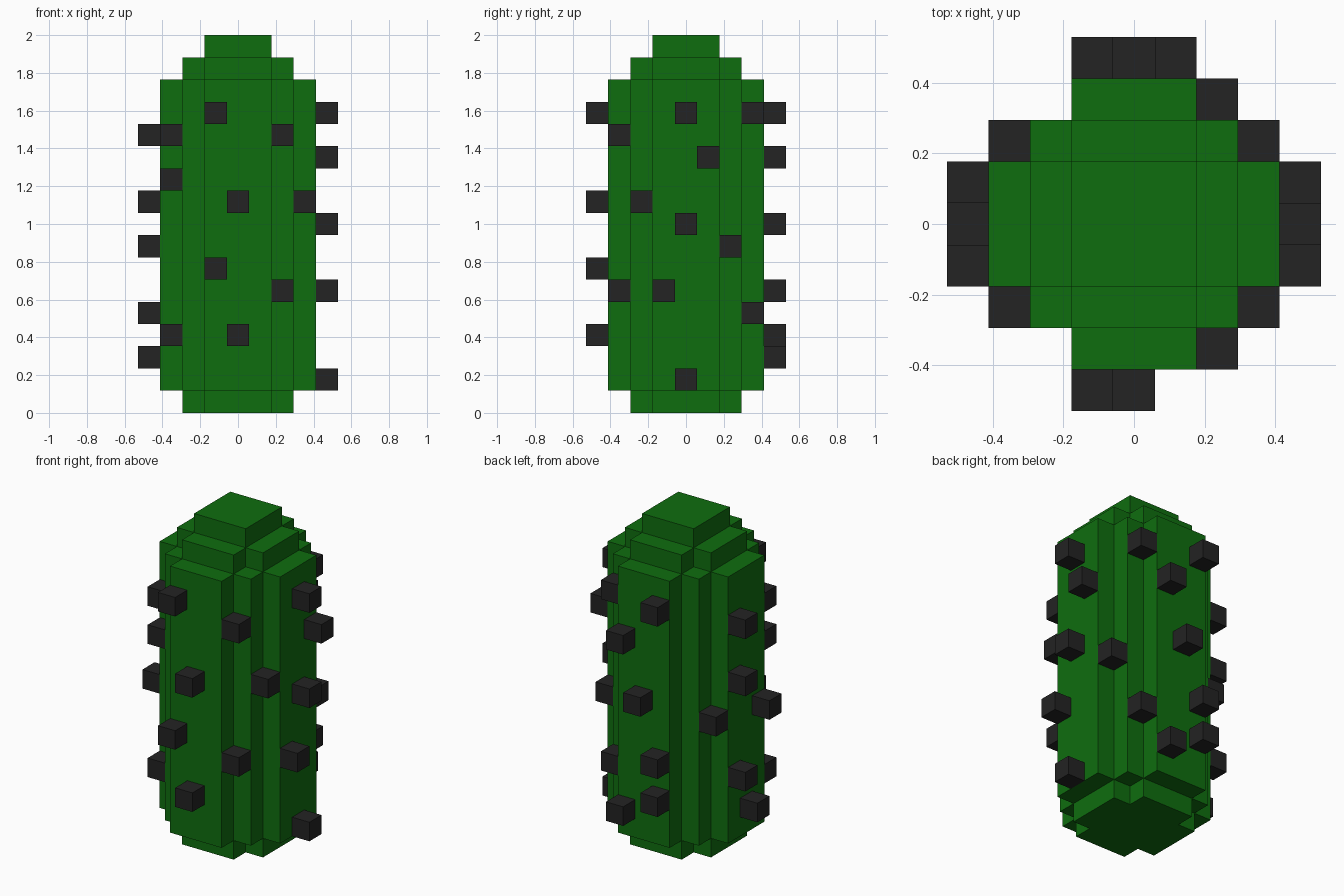
import bpy
import bmesh
from mathutils import Matrix, Vector

if "Cube" in bpy.data.objects:
    bpy.data.objects.remove(bpy.data.objects["Cube"], do_unlink=True)

U = 2 / 17  # edge of one block


def make_material(name, rgb):
    mat = bpy.data.materials.new(name)
    mat.use_nodes = True
    mat.diffuse_color = (*rgb, 1)
    mat.node_tree.nodes["Principled BSDF"].inputs["Base Color"].default_value = (*rgb, 1)
    return mat


def add_object(name, bm, mat):
    mesh = bpy.data.meshes.new(name)
    bm.to_mesh(mesh)
    bm.free()
    mesh.materials.append(mat)
    obj = bpy.data.objects.new(name, mesh)
    bpy.context.collection.objects.link(obj)
    return obj


def add_tier(name, corner, z0, z1, mat, floor=False, roof=True):
    """Stepped prism: one corner outline turned four times, in block units."""
    outline = list(corner)
    for _ in range(3):
        corner = [(-y, x) for x, y in corner]
        outline += corner
    bm = bmesh.new()
    low = [bm.verts.new((x * U, y * U, z0 * U)) for x, y in outline]
    high = [bm.verts.new((x * U, y * U, z1 * U)) for x, y in outline]
    n = len(outline)
    for i in range(n):
        j = (i + 1) % n
        bm.faces.new((low[i], low[j], high[j], high[i]))
    if roof:
        bm.faces.new(high)
    if floor:
        bm.faces.new(low[::-1])
    return add_object(name, bm, mat)


green = make_material("cactus green", (0.0048, 0.155, 0.0048))
black = make_material("spine black", (0.0168, 0.0168, 0.0168))

# Ribbed body in four tiers
square = [(1.5, 1.5)]
cross = [(2.5, 1.5), (1.5, 1.5), (1.5, 2.5)]
ribbed = [(3.5, 1.5), (2.5, 1.5), (2.5, 2.5), (1.5, 2.5), (1.5, 3.5)]
add_tier("base", cross, 0, 1, green, floor=True, roof=False)
add_tier("trunk", ribbed, 1, 15, green, floor=True)
add_tier("shoulder", cross, 15, 16, green)
add_tier("crown", square, 16, 17, green)

# Spines: side name, then (position along that side, row)
faces = {
    "front": (lambda s: (s, -4), [(-1, 13), (0, 9), (-1, 6), (0, 3)]),
    "back": (lambda s: (s, 4), [(-1, 13), (1, 11), (0, 8), (-1, 5), (-1, 3), (1, 2)]),
    "left": (lambda s: (4, s), [(0, 13), (1, 11), (0, 8), (-1, 5), (0, 1)]),
    "right": (lambda s: (-4, s), [(1, 12), (1, 9), (-1, 7), (1, 4), (0, 2)]),
}
# Spines tucked into the notches between ribs: column, then rows
notches = {
    (2, -3): (12, 5),
    (3, -2): (9,),
    (3, 2): (7,),
    (2, 3): (13, 4),
    (-3, 2): (7,),
    (-3, -2): (12, 10, 3),
}


def add_spines(name, cells):
    bm = bmesh.new()
    for x, y, row in cells:
        place = Matrix.Translation(Vector((x, y, row + 0.5)) * U)
        bmesh.ops.create_cube(bm, size=U, matrix=place)
    add_object(name, bm, black)


for side, (column, spots) in faces.items():
    add_spines(side + "_spines", [(*column(s), row) for s, row in spots])
add_spines("notch_spines", [(*c, row) for c, rows in notches.items() for row in rows])
